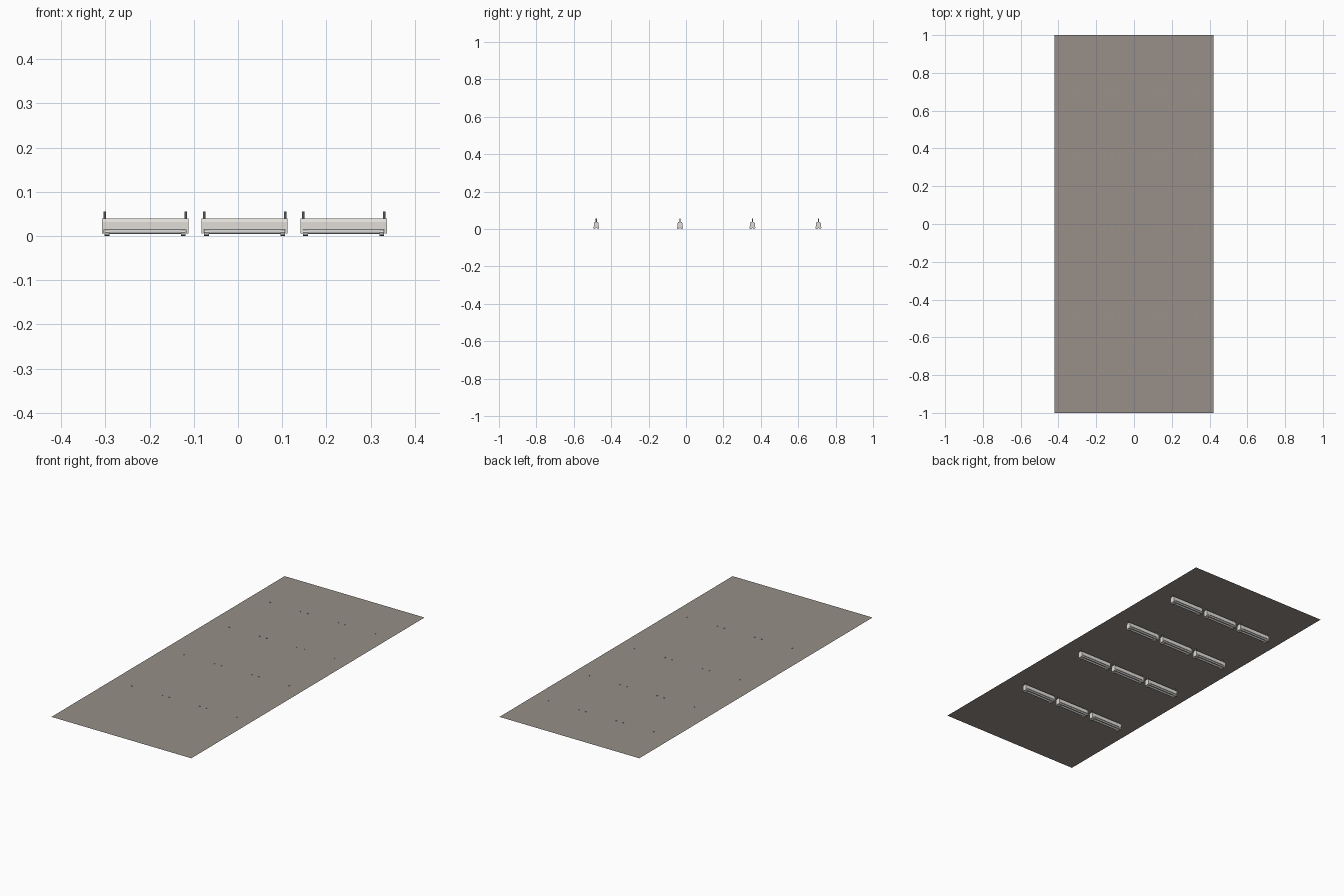
import bpy, bmesh, math

if "Cube" in bpy.data.objects:
    bpy.data.objects.remove(bpy.data.objects["Cube"])


def material(name, rgb):
    m = bpy.data.materials.new(name)
    m.diffuse_color = (*rgb, 1)
    m.use_nodes = True
    m.node_tree.nodes["Principled BSDF"].inputs["Base Color"].default_value = m.diffuse_color
    return m


ceiling_mat = material("ceiling warm grey", (0.31, 0.275, 0.25))
white_mat = material("housing off white", (0.75, 0.73, 0.69))
metal_mat = material("metal grey", (0.36, 0.36, 0.36))
tube_mat = material("tube light grey", (0.62, 0.62, 0.62))


def finish(bm, name, mat):
    bmesh.ops.recalc_face_normals(bm, faces=bm.faces)
    me = bpy.data.meshes.new(name)
    bm.to_mesh(me)
    bm.free()
    me.materials.append(mat)
    ob = bpy.data.objects.new(name, me)
    bpy.context.collection.objects.link(ob)
    return ob


def prism(bm, profile, x0, x1):
    """Extrude a closed (y, z) profile along x."""
    f = bm.faces.new([bm.verts.new((x0, y, z)) for y, z in profile])
    r = bmesh.ops.extrude_face_region(bm, geom=[f])
    vs = [v for v in r["geom"] if isinstance(v, bmesh.types.BMVert)]
    bmesh.ops.translate(bm, verts=vs, vec=(x1 - x0, 0, 0))


def circle(y, z, r, n):
    return [(y + r * math.cos(2 * math.pi * i / n), z + r * math.sin(2 * math.pi * i / n)) for i in range(n)]


def mirrored(half):
    return half + [(-y, z) for y, z in reversed(half)]


# ceiling sheet
bm = bmesh.new()
bm.faces.new([bm.verts.new((x, y, 0.053)) for x, y in ((-.42, -1), (.42, -1), (.42, 1), (-.42, 1))])
finish(bm, "ceiling_panel", ceiling_mat)

# housing: tray with end plates
bm = bmesh.new()
prism(bm, mirrored([(0.013, 0.015), (0.013, 0.031), (0.008, 0.039)]), -0.0975, 0.0975)
for s in (-1, 1):
    prism(bm, mirrored([(0.013, 0.005), (0.013, 0.031), (0.008, 0.039)]), s * 0.0925, s * 0.0975)
housing = finish(bm, "lamp_housing", white_mat)

# twin tubes
bm = bmesh.new()
for y in (-0.009, 0.009):
    prism(bm, circle(y, 0.0095, 0.005, 12), -0.0915, 0.0915)
tubes = finish(bm, "lamp_tubes", tube_mat)
for p in tubes.data.polygons:
    p.use_smooth = len(p.vertices) == 4

# tube sockets
bm = bmesh.new()
for s in (-1, 1):
    for y in (-0.009, 0.009):
        prism(bm, circle(y, 0.0078, 0.0075, 8), s * 0.081, s * 0.0915)
sockets = finish(bm, "tube_sockets", white_mat)

# hanging rods
bm = bmesh.new()
for s in (-1, 1):
    r = bmesh.ops.create_cone(bm, cap_ends=True, segments=8, radius1=0.003, radius2=0.003, depth=0.018)
    bmesh.ops.translate(bm, verts=r["verts"], vec=(s * 0.0915, 0, 0.0465))
rods = finish(bm, "hanging_rods", metal_mat)

# repeat the fixture in four rows of three
parts = (housing, tubes, sockets, rods)
first = True
for y in (-0.48, -0.032, 0.355, 0.708):
    for x in (-0.21, 0.015, 0.239):
        for src in parts:
            ob = src
            if not first:
                ob = src.copy()
                bpy.context.collection.objects.link(ob)
            ob.location = (x, y, 0)
        first = False
